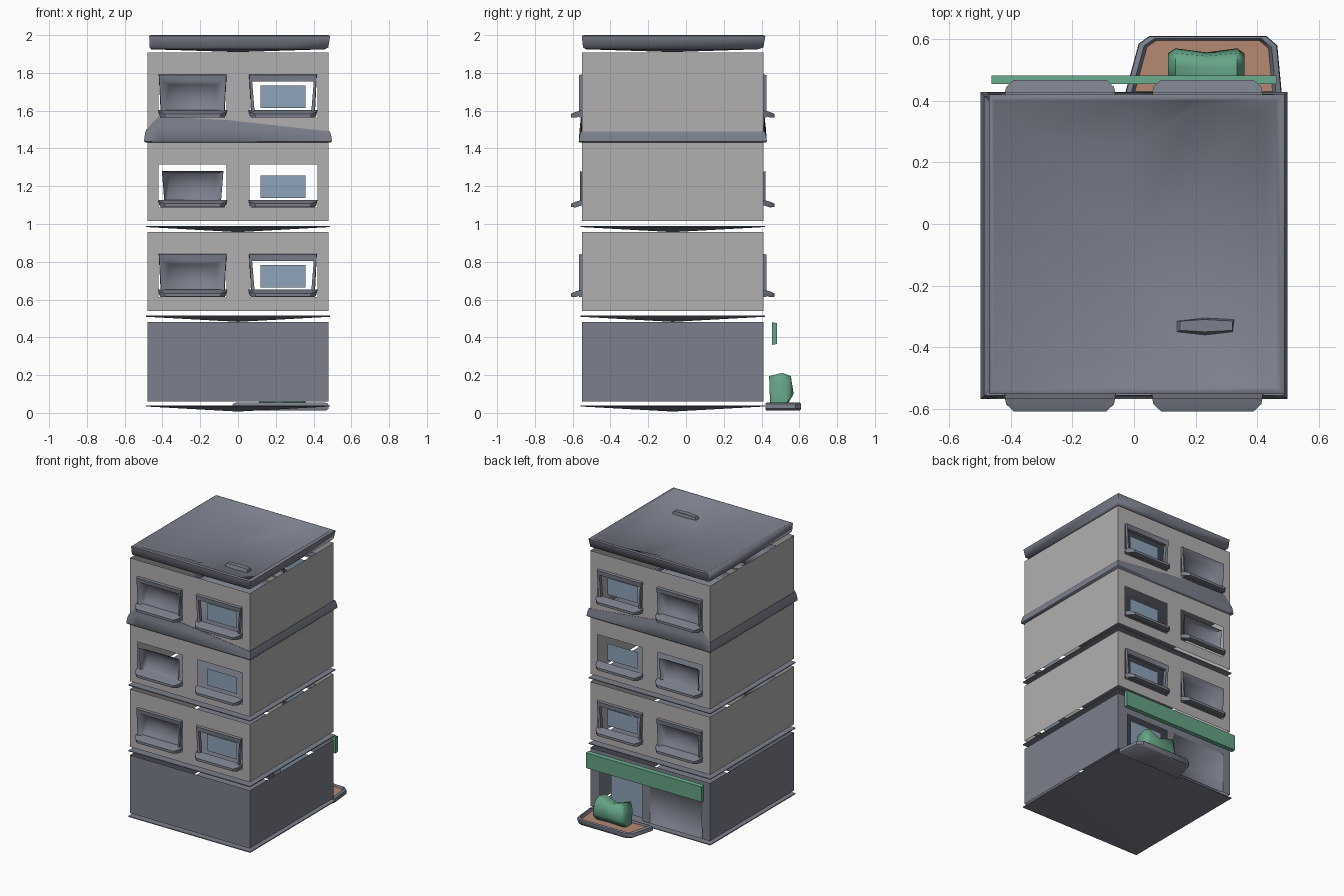
import bpy, bmesh, math

cube = bpy.data.objects.get("Cube")
if cube:
    bpy.data.objects.remove(cube, do_unlink=True)


def material(name, rgb):
    m = bpy.data.materials.new(name)
    m.use_nodes = True
    m.diffuse_color = (*rgb, 1)
    m.node_tree.nodes["Principled BSDF"].inputs["Base Color"].default_value = (*rgb, 1)
    return m


SLATE = material("slate grey", (0.2, 0.215, 0.265))
WALL = material("pale stone", (0.45, 0.43, 0.44))
GLASS = material("window blue", (0.27, 0.37, 0.49))
GREEN = material("leaf green", (0.13, 0.37, 0.24))
SOIL = material("clay brown", (0.46, 0.25, 0.17))

YC = -0.07      # middle of the tower in depth
HALF = 0.48     # half width of the tower


def finish(bm, name, mat, smooth=None):
    me = bpy.data.meshes.new(name)
    bmesh.ops.recalc_face_normals(bm, faces=bm.faces)
    bm.to_mesh(me)
    bm.free()
    me.materials.append(mat)
    ob = bpy.data.objects.new(name, me)
    bpy.context.collection.objects.link(ob)
    if smooth is not None:
        bpy.ops.object.select_all(action='DESELECT')
        ob.select_set(True)
        bpy.context.view_layer.objects.active = ob
        bpy.ops.object.shade_smooth_by_angle(angle=math.radians(smooth))
    return ob


def loft(name, loops, mat, start=None, end=None, smooth=None):
    """Skin a row of closed loops; start and end are 'cap' or a fan point."""
    bm = bmesh.new()
    rows = [[bm.verts.new(p) for p in loop] for loop in loops]
    n = len(rows[0])
    for a, b in zip(rows, rows[1:]):
        for i in range(n):
            j = (i + 1) % n
            bm.faces.new((a[i], a[j], b[j], b[i]))
    for row, close in ((rows[0], start), (rows[-1], end)):
        if close == 'cap':
            bm.faces.new(row)
        elif close:
            tip = bm.verts.new(close)
            for i in range(n):
                bm.faces.new((row[i], row[(i + 1) % n], tip))
    return finish(bm, name, mat, smooth)


def square(half, z):
    """Square loop around the tower axis."""
    return [(x * half, YC + y * half, z) for x, y in ((-1, -1), (1, -1), (1, 1), (-1, 1))]


def storey(name, z0, z1, mat, holes):
    """Hollow sheet walls; holes are (side, x0, x1, z0, z1)."""
    bm = bmesh.new()
    for side in (-1, 1):
        y = YC + side * HALF
        own = [h[1:] for h in holes if h[0] == side]
        xs = sorted({-HALF, HALF} | {v for h in own for v in h[:2]})
        zs = sorted({z0, z1} | {v for h in own for v in h[2:]})
        for a, b in zip(xs, xs[1:]):
            for c, d in zip(zs, zs[1:]):
                if any(h[0] <= a < h[1] and h[2] <= c < h[3] for h in own):
                    continue
                bm.faces.new([bm.verts.new(p) for p in ((a, y, c), (b, y, c), (b, y, d), (a, y, d))])
        x = side * HALF
        bm.faces.new([bm.verts.new((x, YC + s * HALF, z))
                      for s, z in ((-1, z0), (1, z0), (1, z1), (-1, z1))])
    bmesh.ops.remove_doubles(bm, verts=bm.verts, dist=0.0005)
    return finish(bm, name, mat)


def plate(name, z):
    """Thin floor slab sagging to its middle."""
    loft(name, [square(0.488, z), square(0.488, z - 0.006)], SLATE,
         (0, YC, z - 0.02), (0, YC, z - 0.033), 40)


def opening(xc, side, depth, top, bottom, z0, z1):
    """Upright trapezoid: half widths at top and bottom, at a depth from the axis."""
    y = YC + side * depth
    return [(xc - top, y, z1), (xc + top, y, z1), (xc + bottom, y, z0), (xc - bottom, y, z0)]


def window(tag, xc, side, z, framed, glazed):
    cx, y = xc, YC + side * 0.455
    loops = []
    if framed:
        loops = [opening(cx, side, 0.478, 0.18, 0.168, z, z + 0.23),
                 opening(cx, side, 0.496, 0.178, 0.165, z, z + 0.225)]
    if framed or not glazed:
        loops += [opening(cx, side, 0.49, 0.163, 0.15, z + 0.03, z + 0.192)]
    if glazed:
        if framed:
            loops += [opening(cx, side, 0.465, 0.163, 0.15, z + 0.03, z + 0.192)]
            loft("window_frame_" + tag, loops, SLATE, smooth=30)
        loft("window_pane_" + tag, [opening(cx, side, 0.455, 0.12, 0.12, z + 0.05, z + 0.17)],
             GLASS, start='cap')
    else:
        loops += [opening(cx, side, 0.45, 0.12, 0.135, z + 0.045, z + 0.175)]
        loft("blind_window_" + tag, loops, SLATE, end=(cx, YC + side * 0.42, z + 0.1), smooth=75)
    # tapered sill
    sill = []
    for depth, half, lo, hi in ((0.478, 0.183, 0.012, 0.04), (0.515, 0.175, 0, 0.03),
                                (0.538, 0.15, 0.002, 0.02)):
        sill.append(opening(cx, side, depth, half, half - 0.006, z + lo, z + hi))
    loft("window_sill_" + tag, sill, SLATE, 'cap', 'cap', 40)


# Base slab and ground storey with a door and a shop front at the back
plate("base_slab", 0.04)
storey("ground_storey", 0.06, 0.48, SLATE,
       [(1, 0.06, 0.4, 0.06, 0.35), (1, -0.42, 0.0, 0.06, 0.35)])
loft("door_pane", [opening(0.21, 1, 0.44, 0.13, 0.13, 0.06, 0.34)], GLASS, start='cap')
loft("shop_front", [opening(-0.21, 1, 0.48, 0.21, 0.21, 0.06, 0.35),
                    opening(-0.21, 1, 0.44, 0.16, 0.18, 0.08, 0.31)], SLATE,
     end=(-0.21, YC + 0.41, 0.18), smooth=75)

# Three upper storeys with four windows each
for level in range(3):
    base = 0.54 + 0.475 * level
    zw = base + 0.073
    holes = [(s, x - 0.18, x + 0.18, zw, zw + 0.228) for s in (-1, 1) for x in (-0.24, 0.24)]
    storey(f"upper_storey_{level + 1}", base, base + 0.418, WALL, holes)
    for s, face in ((-1, "front"), (1, "back")):
        window(f"{face}_left_{level + 1}", 0.238, s, zw, level != 1, True)
        window(f"{face}_right_{level + 1}", -0.24, s, zw, level != 1, False)
for i, z in enumerate((0.515, 0.99)):
    plate(f"floor_slab_{i + 1}", z)


# Ledge band that climbs to the sills on one half
def ledge(out, rise, z):
    e = HALF + out
    path = [(-e, -e, 0.01), (-0.42, -e, 0.08), (-0.05, -e, 0.06), (e, -e, 0),
            (e, e, 0), (-0.05, e, 0.06), (-0.42, e, 0.08), (-e, e, 0.01)]
    return [(x, YC + y, z + rise * r) for x, y, r in path]


loft("ledge_band", [ledge(0.012, 0, 1.432), ledge(0.018, 0, 1.438), ledge(0.012, 0.5, 1.475),
                    ledge(0.006, 1, 1.49), ledge(-0.01, 1, 1.485)], SLATE,
     start=(0, YC, 1.445), smooth=50)

# Roof: parapet rim with a sunken, uneven floor
floor_path = [(-0.35, -0.41), (0, -0.39), (0.19, -0.5), (0.42, -0.48),
              (0.42, 0.36), (0.19, 0.38), (0, 0.26), (-0.34, 0.28)]


def rim(x0, x1, y0, y1, z):
    return [(x, y, z) for y, xs in ((y0, (x0, 0, 0.19, x1)), (y1, (x1, 0.19, 0, x0))) for x in xs]


loft("roof_parapet", [rim(-0.46, 0.46, -0.53, 0.38, 1.925), rim(-0.468, 0.478, -0.545, 0.41, 1.935),
                      rim(-0.47, 0.488, -0.552, 0.42, 1.995), rim(-0.462, 0.478, -0.54, 0.41, 2.0),
                      rim(-0.455, 0.46, -0.53, 0.4, 1.996),
                      [(x, y, 1.94) for x, y in floor_path]], SLATE,
     start=(0, YC, 1.91), end=(0, YC, 1.935), smooth=65)
loft("roof_hatch", [[(0.14, -0.35, 1.94), (0.23, -0.36, 1.94), (0.32, -0.35, 1.94),
                     (0.325, -0.31, 1.94), (0.23, -0.305, 1.94), (0.14, -0.315, 1.94)],
                    [(0.15, -0.345, 1.96), (0.23, -0.35, 1.965), (0.32, -0.345, 1.96),
                     (0.32, -0.315, 1.96), (0.23, -0.31, 1.965), (0.15, -0.315, 1.96)]],
     SLATE, 'cap', 'cap', 40)

# Awning over the door and shop front
loft("awning", [opening(0, 1, d, 0.463, 0.463, z0, z1)
                for d, z0, z1 in ((0.525, 0.36, 0.48), (0.552, 0.365, 0.475))], GREEN, 'cap', 'cap')

# Planter tray with soil and a pinched bush
outline = [(-0.03, 0.42), (0.015, 0.585), (0.05, 0.61), (0.43, 0.61), (0.465, 0.58), (0.48, 0.42)]


def tray(scale, z):
    return [(0.235 + (x - 0.235) * scale, 0.5 + (y - 0.5) * scale, z) for x, y in outline]


loft("planter_tray", [tray(0.94, 0.012), tray(1, 0.022), tray(0.99, 0.048), tray(0.92, 0.055),
                      tray(0.87, 0.036)], SLATE, 'cap', smooth=40)
loft("planter_soil", [tray(0.88, 0.038)], SOIL, start='cap')

profile = [(0.445, 0.05), (0.54, 0.05), (0.57, 0.1), (0.555, 0.195), (0.51, 0.212), (0.44, 0.195)]
rings = []
for x, k in ((0.11, 0.75), (0.135, 1), (0.235, 0.8), (0.335, 1), (0.358, 0.75)):
    rings.append([(x, 0.505 + (y - 0.505) * k, 0.045 + (z - 0.045) * k) for y, z in profile])
loft("bush", rings, GREEN, 'cap', 'cap', 70)
